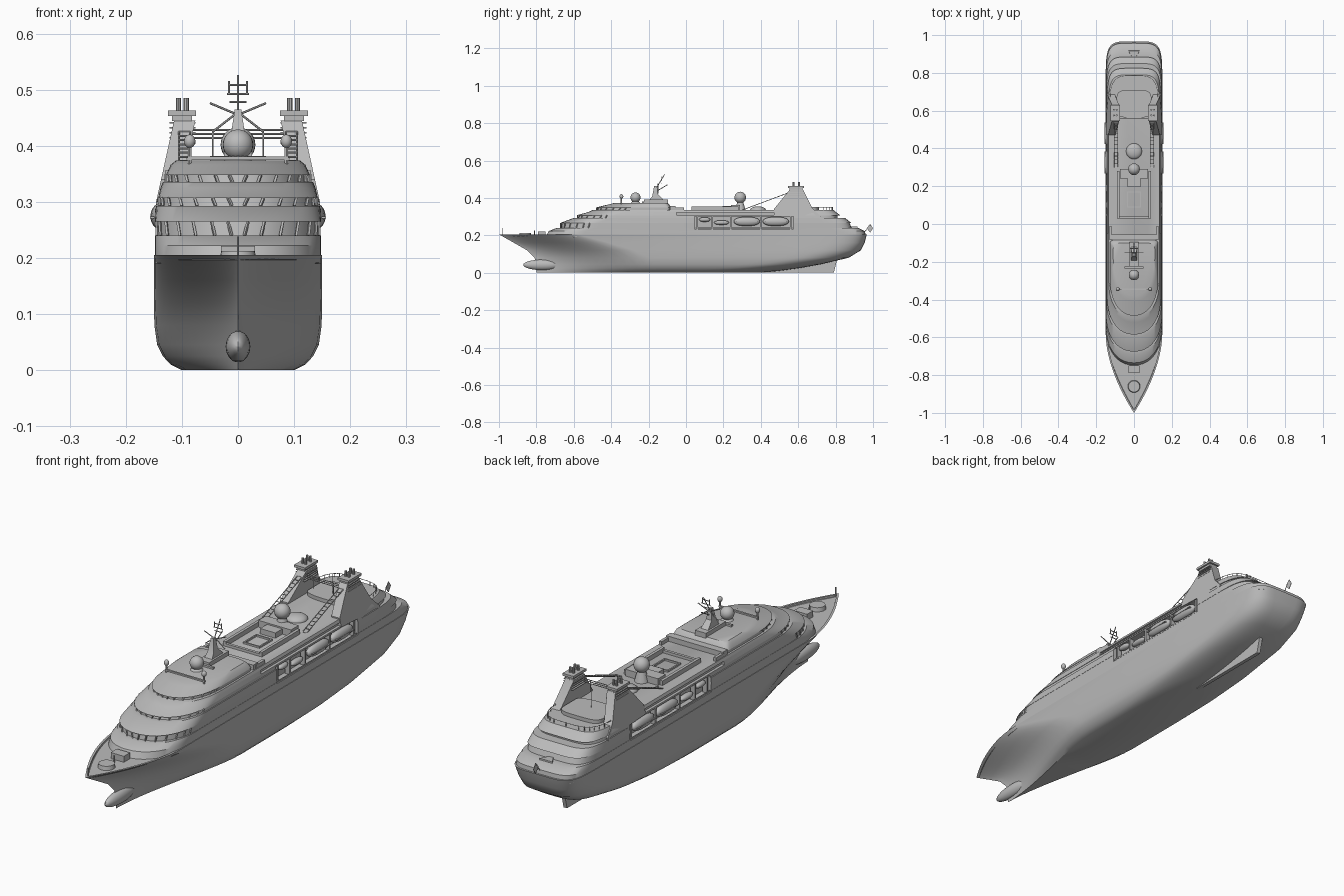
import bpy, bmesh, math
from mathutils import Matrix, Vector

if "Cube" in bpy.data.objects:
    bpy.data.objects.remove(bpy.data.objects["Cube"])

grey = bpy.data.materials.new("ship grey")
grey.use_nodes = True
grey.diffuse_color = (0.5, 0.5, 0.5, 1)
grey.node_tree.nodes["Principled BSDF"].inputs["Base Color"].default_value = (0.5, 0.5, 0.5, 1)
STEPS = 16
SIDES = (-1, 1)


def finish(name, bm):
    bmesh.ops.recalc_face_normals(bm, faces=bm.faces[:])
    mesh = bpy.data.meshes.new(name)
    bm.to_mesh(mesh)
    bm.free()
    mesh.materials.append(grey)
    mesh.shade_smooth()
    mesh.set_sharp_from_angle(angle=math.radians(32))
    ob = bpy.data.objects.new(name, mesh)
    bpy.context.collection.objects.link(ob)
    return ob


def power(v, n):
    return max(v, 0) ** (2 / n)


def round_front(y, w, length, a, n=2.2):
    return w * power(math.sin(a), n), y + length * (1 - power(math.cos(a), n))


def round_stern(y, w, length, n):
    angles = [math.pi / 2 * i / STEPS for i in range(STEPS + 1)]
    return [(w * power(math.cos(a), n), y - length * (1 - power(math.sin(a), n))) for a in angles]


def deck_outline(front, back, w, lf=0.2, lb=0.25, nb=5):
    bow = [round_front(front, w, lf, math.pi / 2 * i / STEPS) for i in range(STEPS + 1)]
    return bow + round_stern(back, w, lb, nb)


def hull_outline(z, front, back, w):
    k = z / 0.205
    length, m = 0.65 - 0.23 * k * k, 1.7 - 0.7 * k
    ts = [(i / STEPS) ** 1.4 for i in range(STEPS + 1)]
    bow = [(w * (1 - (1 - t ** m) ** 1.8), front + length * t) for t in ts]
    return bow + round_stern(back, w, 0.45 - 0.2 * k, 2.5 + 2.5 * k)


def loft(name, levels):
    """Skin a stack of mirrored half outlines, each given with its height."""
    bm = bmesh.new()
    rings = []
    for half, z in levels:
        pts = half + [(-x, y) for x, y in reversed(half[1:-1])]
        rings.append([bm.verts.new((x, y, z)) for x, y in pts])
    for a, b in zip(rings, rings[1:]):
        for i in range(len(a)):
            j = (i + 1) % len(a)
            bm.faces.new((a[i], a[j], b[j], b[i]))
    bm.faces.new(rings[0])
    bm.faces.new(rings[-1])
    return finish(name, bm)


def boxes(name, items):
    bm = bmesh.new()
    for x, y, z, sx, sy, sz in items:
        bmesh.ops.create_cube(bm, size=1, matrix=Matrix.Translation((x, y, z)) @ Matrix.Diagonal((sx, sy, sz, 1)))
    return finish(name, bm)


def rods(name, pairs, r=0.0012, r2=None, segments=6):
    bm = bmesh.new()
    for a, b in pairs:
        a, b = Vector(a), Vector(b)
        turn = (b - a).to_track_quat("Z", "Y").to_matrix().to_4x4()
        bmesh.ops.create_cone(bm, cap_ends=True, segments=segments, radius1=r, radius2=r2 or r,
                              depth=(b - a).length, matrix=Matrix.Translation((a + b) / 2) @ turn)
    return finish(name, bm)


def ball(name, centre, radii, blunt=1):
    bm = bmesh.new()
    bmesh.ops.create_uvsphere(bm, u_segments=24, v_segments=14, radius=1)
    for v in bm.verts:
        y = math.copysign(abs(v.co.y) ** blunt, v.co.y)
        v.co = Vector((v.co.x * radii[0], y * radii[1], v.co.z * radii[2])) + Vector(centre)
    return finish(name, bm)


def prism(name, profile, inner, outer):
    """Side profile of (y, z) points between two x positions that depend on z."""
    bm = bmesh.new()
    a = [bm.verts.new((inner(z), y, z)) for y, z in profile]
    b = [bm.verts.new((outer(z), y, z)) for y, z in profile]
    for i in range(len(a)):
        j = (i + 1) % len(a)
        bm.faces.new((a[i], a[j], b[j], b[i]))
    bm.faces.new(a)
    bm.faces.new(b)
    return finish(name, bm)


# Hull from waterlines: height, stem, stern, half beam
waterlines = [(0, -.8, .4, .1), (.01, -.8, .5, .12), (.025, -.8, .61, .134), (.045, -.8, .72, .144),
              (.08, -.81, .87, .149), (.12, -.85, .935, .15), (.16, -.92, .955, .15), (.205, -1, .967, .15)]
levels = [(hull_outline(*row), row[0]) for row in waterlines]
inside = [(x * 0.95, y * 0.985) for x, y in levels[-1][0]]
loft("hull", levels + [(inside, 0.205), (inside, 0.196)])
ball("bulbous_bow", (0, -.77, .042), (.022, .1, .028))
prism("skeg", [(.3, 0), (.79, 0), (.81, .08), (.3, .04)], lambda z: -.008, lambda z: .008)

# Stepped lower decks: height, front, back, half width
tiers = [(.19, -.75, .962, .148), (.222, -.735, .957, .148), (.24, -.69, .92, .148), (.24, -.665, .885, .147),
         (.265, -.66, .875, .147), (.265, -.675, .885, .148), (.293, -.6, .85, .146), (.293, -.575, .81, .142),
         (.307, -.57, .81, .14), (.307, -.585, .825, .142), (.325, -.52, .8, .138), (.335, -.5, .79, .134)]
decks = loft("lower_decks", [(deck_outline(*row[1:]), row[0]) for row in tiers])

# Openings for lifeboats and the side promenade
openings = []
for s in SIDES:
    openings += [(s * .15, .31, .268, .07, .53, .066), (s * .15, .26, .316, .04, .62, .014)]
cutter = boxes("opening_cutter", openings)
cutter.hide_render = True
cut = decks.modifiers.new("openings", "BOOLEAN")
cut.operation, cut.solver, cut.object = "DIFFERENCE", "EXACT", cutter
mesh = bpy.data.meshes.new_from_object(decks.evaluated_get(bpy.context.evaluated_depsgraph_get()))
decks.modifiers.clear()
decks.data = mesh
mesh.set_sharp_from_angle(angle=math.radians(32))
bpy.data.objects.remove(cutter)

# Bridge roof
roof = [(.33, -.475, -.08, .126), (.348, -.47, -.08, .126), (.348, -.485, -.08, .128),
        (.366, -.41, -.09, .12), (.374, -.38, -.1, .11)]
loft("bridge_deck", [(deck_outline(*row[1:], lb=.04), row[0]) for row in roof])
boxes("wind_screen", [(0, -.07, .345, .26, .03, .022)] + [(s * .125, -.04, .342, .012, .06, .016) for s in SIDES])

# Slanted window posts across the recessed front bands
posts = []
for z0, z1, y, w in ((.24, .265, -.672, .147), (.293, .307, -.58, .142), (.335, .348, -.478, .127)):
    for a in (0.06, 0.25, 0.5, 0.75, 1.0, 1.2, 1.35):
        for s in SIDES:
            (xa, ya), (xb, yb) = (round_front(y, w, 0.2, a + d) for d in (0, 0.04))
            posts.append(((s * xa, ya, z0), (s * xb, yb, z1)))
rods("window_posts", posts, 0.003, segments=4)

# Foredeck fittings
rods("foredeck_pad", [((0, -.86, .19), (0, -.86, .212))], .034, .03, 24)
boxes("foredeck_hatch", [(0, -.77, .208, .06, .04, .026)])
rods("jack_staff", [((0, -.98, .2), (0, -.98, .238)), ((0, -.81, .19), (0, -.81, .225))], .002)

# Domes and their pedestals
for name, y, r, base in (("forward", -.27, .027, .37), ("aft", .29, .031, .335)):
    ball(name + "_radar_dome", (0, y, .402), (r, r, r))
    rods(name + "_dome_pedestal", [((0, y, base), (0, y, .385))], .028, .014, 12)
ball("skylight_dome", (0, .385, .335), (.042, .042, .02))
for s in SIDES:
    ball("small_dome", (s * .086, -.345, .408), (.01, .01, .012))
    rods("small_dome_post", [((s * .086, -.345, .36), (s * .086, -.345, .4))], .004)
boxes("antenna_beam", [(0, -.345, .378, .18, .008, .006), (0, -.23, .378, .1, .01, .008)])

# Raked main mast with yards
prism("mast_base", [(-.21, .37), (-.1, .37), (-.15, .42), (-.155, .465), (-.17, .465), (-.18, .41)],
      lambda z: -.02 + (z - .37) * .15, lambda z: .02 - (z - .37) * .15)
boxes("mast_house", [(0, -.16, .38, .05, .13, .022)])
spars = [((0, -.16, .45), (0, -.115, .525)), ((0, -.15, .44), (0, -.1, .47))]
for z, half in ((.508, .016), (.492, .02), (.478, .015)):
    spars.append(((-half, -.13, z), (half, -.13, z)))
for s in SIDES:
    spars += [((0, -.15, .455), (s * .05, -.15, .476)), ((0, -.15, .46), (s * .045, -.15, .425)),
              ((s * .016, -.13, .492), (s * .016, -.13, .515))]
rods("mast_spars", spars, .002)

# Pool terrace on the open deck
boxes("pool_surround", [(s * .083, .155, .344, .012, .25, .02) for s in SIDES] + [(0, .035, .34, .16, .012, .012)])
boxes("pool_house", [(0, .265, .348, .15, .05, .03), (0, .22, .345, .07, .05, .024)])
boxes("pool_rim", [(s * .035, .13, .338, .006, .08, .008) for s in SIDES] +
      [(0, .13 + s * .04, .338, .076, .006, .008) for s in SIDES])


# Twin leaning funnels
def lean(z):
    return .147 - max(z - .295, 0) * .22


fin = [(.575, .22), (.7, .22), (.72, .3), (.675, .345), (.625, .445), (.555, .445), (.47, .34), (.47, .305), (.575, .3)]
for s in SIDES:
    prism("funnel", fin, lambda z: s * (lean(z) - .038), lambda z: s * lean(z))
    slats = [(s * .099, .59, .405 + i * .009, .046, .085 - i * .003, .003) for i in range(5)]
    boxes("funnel_louvres", slats)
    boxes("funnel_cap", [(s * .1, .588, .458, .05, .085, .01), (s * .1, .588, .449, .036, .07, .01)])
    rods("exhaust_pipes", [((s * x, y, .455), (s * x, y, .485)) for x in (.092, .106) for y in (.575, .605)], .005, segments=10)

# Sloping lattice stays and cross beams between the funnels
lattice = []
for s in SIDES:
    for x in (.085, .105):
        lattice.append(((s * x, .3, .335), (s * x, .56, .432)))
    for i in range(14):
        y, z = .3 + i * .02, .335 + i * .0075
        lattice.append(((s * .085, y, z), (s * .105, y, z)))
lattice += [((-.09, .56, z), (.09, .56, z)) for z in (.414, .421, .428)]
lattice += [((s * .045, .56, .38), (s * .045, .56, .428)) for s in SIDES]
rods("funnel_lattice", lattice, .0018)
house = deck_outline(.56, .71, .092, .03, .06, 4)
loft("funnel_house", [(house, .325), (house, .35)])
rods("aft_antenna", [((0, .62, .34), (0, .62, .43))])

# Lifeboats, tenders and davits
for s in SIDES:
    for y in (.325, .48):
        ball("lifeboat", (s * .137, y, .274), (.019, .07, .024), 0.75)
        boxes("lifeboat_fender", [(s * .137, y, .272, .04, .115, .004)])
    for y, z, r in ((.19, .268, .04), (.1, .284, .03)):
        ball("tender", (s * .134, y, z), (.014, r, .012), 0.8)
    boxes("davits", [(s * .131, y, .27, .02, .008, .07) for y in (.06, .14, .24, .4, .56)])
    boxes("boat_deck_rail", [(s * .145, .31, .24, .003, .52, .006)])

# Stern terrace rail, pool, ensign
rim = [(x, y) for x, y in round_stern(.785, .128, .2, 4)]
rail = []
for s in SIDES:
    for (xa, ya), (xb, yb) in zip(rim, rim[1:]):
        rail.append(((s * xa, ya, .35), (s * xb, yb, .35)))
    rail += [((s * x, y, .33), (s * x, y, .352)) for x, y in rim[::2]]
rods("stern_rail", rail)
rods("stern_pool", [((0, .9, .235), (0, .9, .246))], .036, .034, 3)
rods("ensign_staff", [((0, .94, .2), (0, .985, .255))], .0015)
prism("ensign", [(.965, .238), (.985, .215), (1, .238), (.985, .26)], lambda z: -.001, lambda z: .001)
